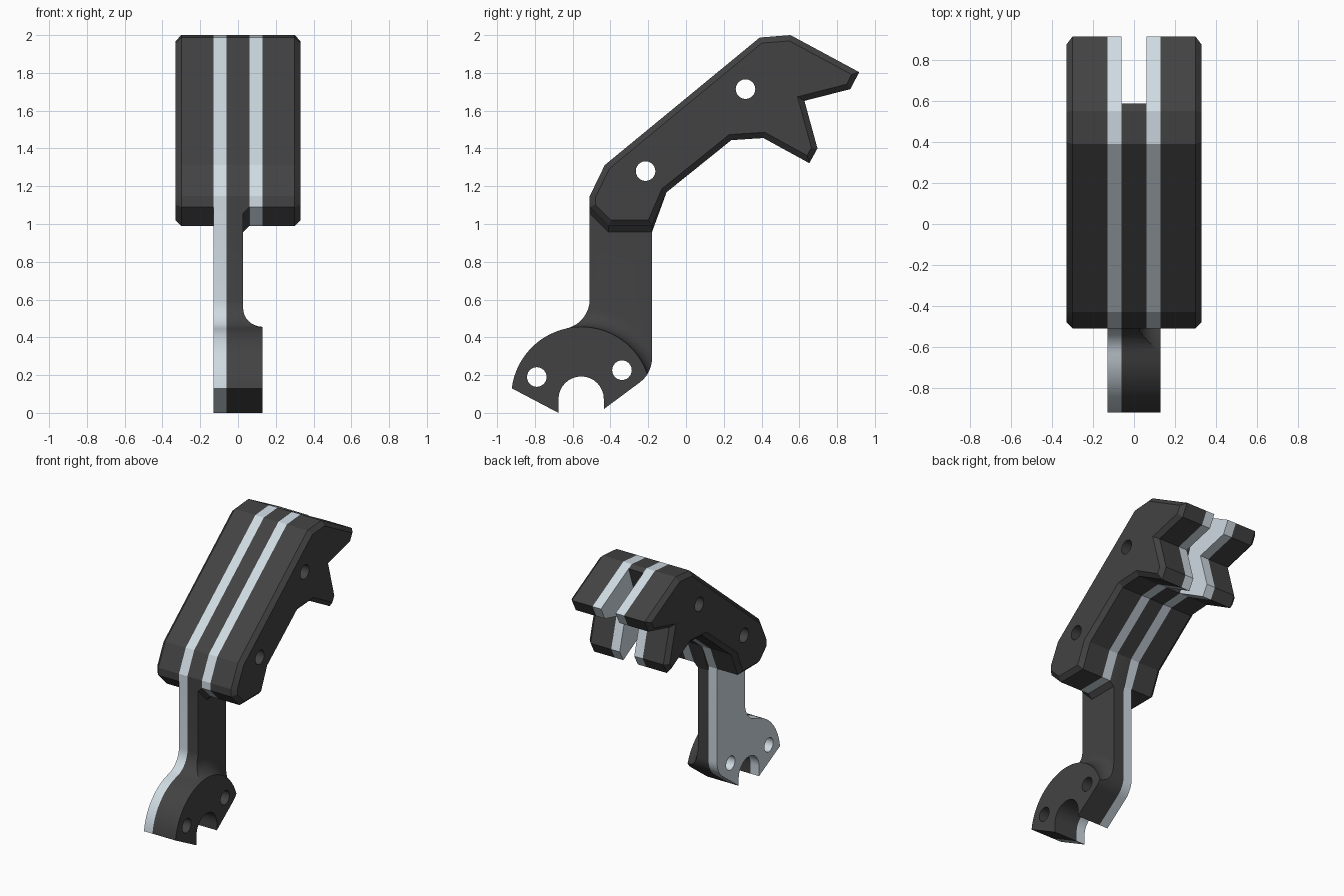
import bpy, bmesh
from math import sin, cos, pi, radians
from mathutils import Vector

if "Cube" in bpy.data.objects:
    bpy.data.objects.remove(bpy.data.objects["Cube"])

def material(name, rgb):
    m = bpy.data.materials.new(name)
    m.diffuse_color = (*rgb, 1)
    m.use_nodes = True
    m.node_tree.nodes["Principled BSDF"].inputs["Base Color"].default_value = m.diffuse_color
    return m

DARK = material("dark_grip", (0.055, 0.055, 0.055))
LIGHT = material("light_metal", (0.62, 0.70, 0.76))

def arc(cy, cz, r, a0, a1, n):
    return [(cy + r * cos(radians(a0 + (a1 - a0) * i / n)),
             cz + r * sin(radians(a0 + (a1 - a0) * i / n))) for i in range(n + 1)]

def inset(pts, d):
    out = []
    for i, p in enumerate(pts):
        a, p, b = Vector(pts[i - 1]), Vector(p), Vector(pts[(i + 1) % len(pts)])
        e, f = (p - a).normalized(), (b - p).normalized()
        n1, n2 = Vector((-e.y, e.x)), Vector((-f.y, f.x))
        out.append(tuple(p + d * (n1 + n2) / (1 + n1.dot(n2))))
    return out

def solid(name, sections, mat):
    """Loft (x, yz-outline) sections into a closed solid."""
    bm = bmesh.new()
    rings = [[bm.verts.new((x, y, z)) for y, z in pts] for x, pts in sections]
    bm.faces.new(rings[0])
    bm.faces.new(rings[-1])
    n = len(rings[0])
    for r, s in zip(rings, rings[1:]):
        for i in range(n):
            bm.faces.new((r[i], r[(i + 1) % n], s[(i + 1) % n], s[i]))
    bmesh.ops.recalc_face_normals(bm, faces=bm.faces)
    me = bpy.data.meshes.new(name)
    bm.to_mesh(me)
    bm.free()
    ob = bpy.data.objects.new(name, me)
    bpy.context.collection.objects.link(ob)
    me.materials.append(mat)
    return ob

def boolean(ob, cutter, op):
    mod = ob.modifiers.new("cut", 'BOOLEAN')
    mod.object, mod.operation, mod.solver = cutter, op, 'EXACT'
    bpy.context.view_layer.objects.active = ob
    bpy.ops.object.modifier_apply(modifier=mod.name)
    bpy.data.objects.remove(cutter)

def drill(ob, centres):
    for y, z in centres:
        pin = solid("pin", [(-0.6, arc(y, z, 0.052, 0, 345, 23)),
                            (0.6, arc(y, z, 0.052, 0, 345, 23))], ob.data.materials[0])
        boolean(ob, pin, 'DIFFERENCE')

ARM_HOLES = [(0.315, 1.714), (-0.214, 1.28)]
BASE_HOLES = [(-0.79, 0.19), (-0.339, 0.226)]
BY, BZ, BR = -0.555, 0.085, 0.37      # round base centre and radius

# Outlines in the side plane
under = [(-0.103, 1.168), (0.24, 1.444), (0.41, 1.455)]
claw = [(0.653, 1.322), (0.696, 1.40), (0.627, 1.652), (0.87, 1.714), (0.917, 1.804)]
back = [(0.553, 2.0), (0.39, 1.987), (-0.43, 1.312), (-0.51, 1.147)]

def heel(b):
    return [(-0.51, b + 0.1), (-0.41, b), (-0.18, b)]

arm = heel(0.99) + under + claw + back
leg = (arc(-0.667, 0.6, 0.157, 0, -77.7, 8)
       + arc(BY, BZ, BR, 102.3, 173, 14)[1:]
       + [(-0.675, 0.0)] + arc(BY, 0.073, 0.12, 180, 0, 16) + [(-0.435, 0.02)]
       + arc(-0.34, 0.29, 0.16, -54, 0, 8))

parts = []

# Dark outer scales, chamfered on the outside
for side, name in ((1, "right_scale"), (-1, "left_scale")):
    ob = solid(name, [(side * 0.13, arm), (side * 0.30, arm),
                      (side * 0.33, inset(arm, 0.03))], DARK)
    drill(ob, ARM_HOLES)
    parts.append(ob)

# Light plates: short one on the right, full length one on the left
ob = solid("right_plate", [(0.06, arm), (0.13, arm)], LIGHT)
drill(ob, ARM_HOLES)
parts.append(ob)
full = leg + arm[2:]
ob = solid("left_plate", [(-0.13, full), (-0.06, full)], LIGHT)
drill(ob, ARM_HOLES + BASE_HOLES)
parts.append(ob)

# Dark spacer between the plates, stopping short of the claw
def spacer(b):
    return heel(b) + under + [(0.59, 1.98)] + back

ob = solid("spacer", [(-0.06, spacer(0.957)), (0.027, spacer(0.957)),
                      (0.06, spacer(0.99))], DARK)
drill(ob, ARM_HOLES)
parts.append(ob)

# Dark leg: thick round base blending into a thin stem by a turned fillet
stem = leg + [(-0.18, 1.02), (-0.51, 1.07)]
ob = solid("leg", [(-0.06, stem), (0.13, stem)], DARK)
turned = [(-0.2, 2.0), (0.027, 2.0)]
turned += [(0.13 - 0.103 * cos(t * pi / 16), BR + 0.1 - 0.1 * sin(t * pi / 16)) for t in range(9)]
turned += [(0.3, BR)]
lathe = solid("lathe", [(x, arc(BY, BZ, r + 0.0005, 0, 357.5, 143)) for x, r in turned], DARK)
boolean(ob, lathe, 'INTERSECT')
drill(ob, BASE_HOLES)
parts.append(ob)

# Smooth the curves, keep edges sharp
bpy.ops.object.select_all(action='DESELECT')
for ob in parts:
    ob.select_set(True)
bpy.context.view_layer.objects.active = parts[0]
bpy.ops.object.shade_smooth_by_angle(angle=radians(22))
